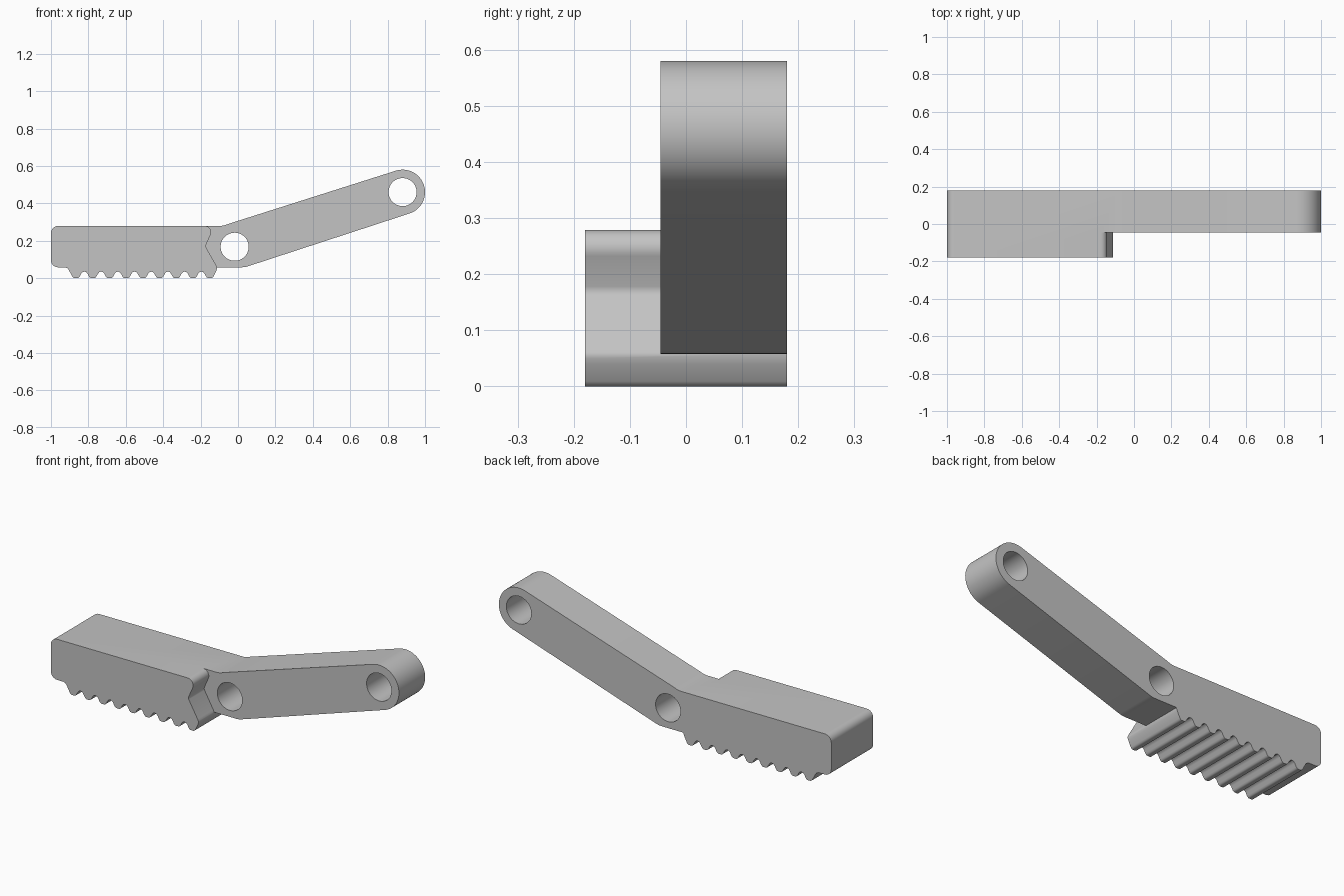
import bpy, bmesh
from math import cos, sin, pi, radians

if "Cube" in bpy.data.objects:
    bpy.data.objects.remove(bpy.data.objects["Cube"])

FRONT, STEP, BACK = -0.18, -0.045, 0.18
PIVOT, TIP = (-0.018, 0.168), (0.88, 0.46)
HOLE_R, TIP_R = 0.075, 0.12

grey = bpy.data.materials.new("plain grey")
grey.use_nodes = True
colour = (0.55, 0.55, 0.55, 1)
grey.diffuse_color = colour
grey.node_tree.nodes["Principled BSDF"].inputs["Base Color"].default_value = colour


def arc(centre, r, a0, a1, n):
    """Points on an arc, angles in degrees."""
    return [(centre[0] + r * cos(radians(a0 + (a1 - a0) * i / n)),
             centre[1] + r * sin(radians(a0 + (a1 - a0) * i / n))) for i in range(n + 1)]


def prism(name, outline, y0, y1):
    """Extrude an x-z outline along y."""
    bm = bmesh.new()
    face = bm.faces.new([bm.verts.new((x, y0, z)) for x, z in outline])
    ext = bmesh.ops.extrude_face_region(bm, geom=[face])
    moved = [v for v in ext["geom"] if isinstance(v, bmesh.types.BMVert)]
    bmesh.ops.translate(bm, verts=moved, vec=(0, y1 - y0, 0))
    bmesh.ops.recalc_face_normals(bm, faces=bm.faces)
    mesh = bpy.data.meshes.new(name)
    bm.to_mesh(mesh)
    bm.free()
    mesh.materials.append(grey)
    ob = bpy.data.objects.new(name, mesh)
    bpy.context.collection.objects.link(ob)
    return ob


def cut(target, cutter):
    """Subtract the cutter and discard it."""
    cutter.hide_render = True
    mod = target.modifiers.new("cut", 'BOOLEAN')
    mod.operation = 'DIFFERENCE'
    mod.solver = 'EXACT'
    mod.object = cutter
    bpy.context.view_layer.objects.active = target
    bpy.ops.object.modifier_apply(modifier=mod.name)
    bpy.data.objects.remove(cutter)


# Row of gripping teeth along the underside, from left to right
first, last, count = -0.866, -0.151, 9
pitch = (last - first) / (count - 1)
flank = [(0.009, 0), (0.015, 0.003), (0.02, 0.009), (0.028, 0.024), (0.035, 0.032)]
teeth = [(-0.925, 0.058), (-0.914, 0.054), (-0.906, 0.046), (-0.886, 0.009), (-0.881, 0.003)]
for i in range(count):
    c = first + pitch * i
    if i:
        teeth += [(c - dx, z) for dx, z in reversed(flank)]
    else:
        teeth.append((c - 0.009, 0))
    if i < count - 1:
        teeth += [(c + dx, z) for dx, z in flank] + [(c + pitch / 2, 0.035)]
teeth += [(last + 0.009, 0), (last + 0.015, 0.003), (last + 0.02, 0.009),
          (-0.116, 0.04), (-0.112, 0.05), (-0.111, 0.058)]

# Full side outline: jaw block, teeth and angled arm with a round tip
r = 0.038
outline = arc((-1 + r, 0.279 - r), r, 90, 180, 8)
outline += arc((-1 + r, 0.058 + r), r, 180, 270, 8)
outline += teeth
outline += [(0.02, 0.058), (0.037, 0.059), (0.052, 0.063)]
outline += arc(TIP, TIP_R, -72, 107.5, 32)
outline += [(-0.055, 0.289), (-0.07, 0.283), (-0.09, 0.279)]
body = prism("jaw_and_arm", outline, FRONT, BACK)

# Step in front of the arm, leaving the notched jaw end
notch = [(-0.21, 0.32), (-0.21, 0.279)]
notch += arc((-0.177, 0.246), 0.033, 90, -25, 10)
notch += [(-0.171, 0.178), (-0.172, 0.17), (-0.17, 0.163),
          (-0.117, 0.07), (-0.112, 0.06), (-0.1105, 0.05), (-0.1105, 0.02),
          (1.1, 0.02), (1.1, 0.7), (-0.19, 0.7)]
notch = [p for p in notch if p[0] > -0.2]
cut(body, prism("step_cutter", notch, FRONT - 0.1, STEP))

# Pivot holes
for centre in (PIVOT, TIP):
    circle = arc(centre, HOLE_R, 0, 360, 48)[:-1]
    cut(body, prism("hole_cutter", circle, FRONT - 0.2, BACK + 0.2))

bpy.ops.object.select_all(action='DESELECT')
body.select_set(True)
bpy.context.view_layer.objects.active = body
bpy.ops.object.shade_smooth_by_angle(angle=radians(32))
